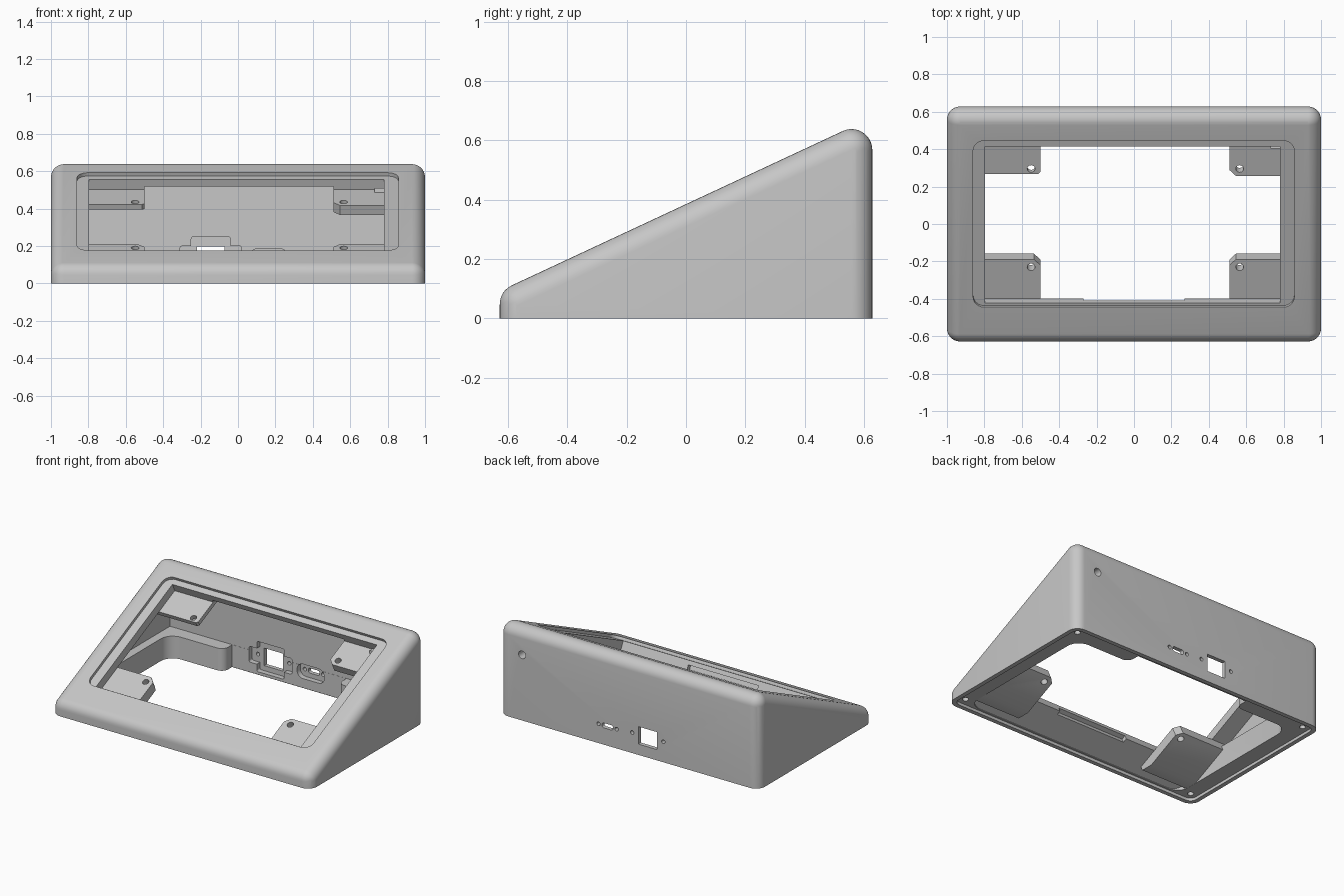
import bpy, bmesh, math
from mathutils import Matrix, Vector

if "Cube" in bpy.data.objects:
    bpy.data.objects.remove(bpy.data.objects["Cube"])

TILT = math.radians(25)
# Frame lying on the sloped face: local x across, y up the slope, z outward
SLOPE = Matrix.Translation((0, 0, 0.385)) @ Matrix.Rotation(TILT, 4, 'X')
# Frame for shapes drawn on the back wall: local x across, y up, z towards the front
BACK = Matrix.Rotation(math.radians(90), 4, 'X')
# Frame for side profiles: local x is depth, y is height, z is across
SIDE = Matrix(((0, 0, 1, 0), (1, 0, 0, 0), (0, 1, 0, 0), (0, 0, 0, 1)))
FLAT = Matrix.Identity(4)

grey = bpy.data.materials.new("light grey plastic")
grey.diffuse_color = (0.57, 0.57, 0.57, 1)
grey.use_nodes = True
grey.node_tree.nodes["Principled BSDF"].inputs["Base Color"].default_value = grey.diffuse_color


def add(name, bm):
    bmesh.ops.recalc_face_normals(bm, faces=bm.faces)
    me = bpy.data.meshes.new(name)
    bm.to_mesh(me)
    bm.free()
    me.materials.append(grey)
    ob = bpy.data.objects.new(name, me)
    bpy.context.collection.objects.link(ob)
    return ob


def prism(name, pts, z0, z1, frame=FLAT):
    """Extrude a 2D outline from z0 to z1 in a frame."""
    bm = bmesh.new()
    lo = [bm.verts.new(frame @ Vector((x, y, z0))) for x, y in pts]
    hi = [bm.verts.new(frame @ Vector((x, y, z1))) for x, y in pts]
    bm.faces.new(lo)
    bm.faces.new(hi)
    n = len(pts)
    for i in range(n):
        j = (i + 1) % n
        bm.faces.new((lo[i], lo[j], hi[j], hi[i]))
    return add(name, bm)


def rect(x0, x1, y0, y1, r=0.0, n=6):
    """Rectangle outline with optional rounded corners."""
    if r == 0:
        return [(x0, y0), (x1, y0), (x1, y1), (x0, y1)]
    pts = []
    for k, (cx, cy) in enumerate([(x1 - r, y1 - r), (x0 + r, y1 - r),
                                  (x0 + r, y0 + r), (x1 - r, y0 + r)]):
        for i in range(n + 1):
            a = math.pi / 2 * (k + i / n)
            pts.append((cx + r * math.cos(a), cy + r * math.sin(a)))
    return pts


def circle(x, y, r, n=20):
    return [(x + r * math.cos(2 * math.pi * i / n),
             y + r * math.sin(2 * math.pi * i / n)) for i in range(n)]


def combine(ob, *others, op='DIFFERENCE'):
    """Apply booleans one after another and drop the helpers."""
    bpy.context.view_layer.objects.active = ob
    for c in others:
        c.hide_render = True
        m = ob.modifiers.new("bool", 'BOOLEAN')
        m.operation, m.solver, m.object = op, 'EXACT', c
        bpy.ops.object.modifier_apply(modifier=m.name)
        bpy.data.objects.remove(c)


# Outer wedge: hull around four corner balls and four bottom corner discs
R, HALF = 0.07, 0.628
bm = bmesh.new()
for sx in (-1, 1):
    for y in (R - HALF, HALF - R):
        top = 0.385 + y * math.tan(TILT) - R / math.cos(TILT)
        place = Matrix.Translation((sx * (1 - R), y, top)) @ Matrix.Rotation(TILT, 4, 'X')
        ball = bmesh.ops.create_uvsphere(bm, u_segments=32, v_segments=16, radius=R, matrix=place)
        low = [v for v in ball["verts"] if v.co.z < 0.001]
        bmesh.ops.delete(bm, geom=low, context='VERTS')
        for x, yy in circle(sx * (1 - R), y, R, 32):
            bm.verts.new((x, yy, 0))
bmesh.ops.delete(bm, geom=bm.edges[:], context='EDGES_FACES')
pts = [v.co.copy() for v in bm.verts]
bm.free()
bm = bmesh.new()
for p in pts:
    bm.verts.new(p)
bmesh.ops.convex_hull(bm, input=bm.verts[:])
bmesh.ops.delete(bm, geom=[v for v in bm.verts if not v.link_faces], context='VERTS')
bmesh.ops.dissolve_limit(bm, angle_limit=math.radians(0.5), verts=bm.verts[:], edges=bm.edges[:])
case = add("case_shell", bm)

# Main cavity under the sloped panel, above the bottom ledge
PANEL, LEDGE = 0.08, 0.175
drop = PANEL / math.cos(TILT)


def ceiling(y):
    return 0.385 + y * math.tan(TILT) - drop


y_low = (LEDGE - 0.385 + drop) / math.tan(TILT)
combine(case, prism("cavity", [(y_low, LEDGE), (0.565, LEDGE), (0.565, ceiling(0.565))],
                    -0.92, 0.92, SIDE))
# Lower opening leaves a ledge along the sides and round-ended back corners
lower = prism("lower_opening", rect(-0.86, 0.86, -0.585, 0.47, 0.09), -0.1, LEDGE + 0.01)
under = prism("under_panel", [(-0.9, -0.2), (0.7, -0.2), (0.7, ceiling(0.7)), (-0.9, ceiling(-0.9))],
              -1.2, 1.2, SIDE)
combine(lower, under, op='INTERSECT')
E, F = 0.44, 0.05
half = [(E, 0.564)] + [(E + F - F * math.cos(a), 0.47 + F - F * math.sin(a))
                       for a in (math.pi / 12 * i for i in range(7))] + [(E + F, 0.3)]
middle = prism("middle_opening", half + [(-x, y) for x, y in reversed(half)], -0.1, LEDGE + 0.011)
combine(case, lower, middle)
# Recess for the bottom lid
combine(case, prism("lid_recess", rect(-0.97, 0.97, -0.598, 0.598, 0.045), -0.1, 0.02))

# Window with a shallow rounded rebate, and thinner panel edges in the middle
combine(case,
        prism("rebate", rect(-0.86, 0.857, -0.491, 0.491, 0.06), -0.02, 0.2, SLOPE),
        prism("window", rect(-0.796, 0.78, -0.476, 0.449), -0.13, 0.1, SLOPE),
        prism("lower_notch", rect(-0.27, 0.27, -0.506, -0.4), -0.12, -0.05, SLOPE),
        prism("upper_notch", rect(-0.5, 0.51, 0.4, 0.5), -0.12, -0.063, SLOPE))

# Lid screw holes in the ledge corners
for sx in (-1, 1):
    for y in (-0.545, 0.545):
        depth = 0.045 if y < 0 else 0.12
        combine(case, prism("lid_hole", circle(sx * 0.92, y, 0.02), -0.05, depth))

# Back wall: square port and slot, each with an inner recess and two screw holes
SQ, SL, PZ, SZ = -0.145, 0.165, 0.143, 0.134
combine(case,
        prism("square_recess", rect(SQ - 0.105, SQ + 0.105, 0.04, 0.25, 0.012), -0.6, -0.5, BACK),
        prism("square_flange", rect(SQ - 0.165, SQ + 0.165, 0.09, 0.2, 0.012), -0.599, -0.5, BACK),
        prism("slot_recess", rect(SL - 0.105, SL + 0.105, 0.085, 0.185, 0.045), -0.6, -0.5, BACK),
        prism("square_port", rect(SQ - 0.073, SQ + 0.073, 0.075, 0.197), -0.8, -0.5, BACK),
        prism("slot_port", rect(SL - 0.042, SL + 0.042, SZ - 0.017, SZ + 0.017, 0.012), -0.8, -0.5, BACK),
        *[prism("port_screw", circle(x, z, 0.013), -0.8, -0.5, BACK)
          for x, z in ((SQ - 0.12, PZ), (SQ + 0.12, PZ), (SL - 0.07, SZ), (SL + 0.07, SZ))])

# Socket block behind the round hole in the back wall
socket = prism("socket_block", rect(0.73, 0.93, 0.41, 0.51), -0.6, -0.405, BACK)
for ob in (case, socket):
    combine(ob, prism("round_hole", circle(0.824, 0.457, 0.027), -0.8, -0.5, BACK))

# Screen mounts: chamfered blocks parallel to the slope, drilled for screws
C = 0.035
for side, sx in (("left", -1), ("right", 1)):
    hole_x = -0.55 if sx < 0 else 0.565
    xi = 0.5 if sx < 0 else 0.51
    u, t = (0.258, 0.03) if sx < 0 else (0.247, 0.055)
    ch = 0.012 if sx < 0 else C
    upper = [(xi + ch, u), (0.94, u), (0.94, 0.59), (xi, 0.59), (xi, u + ch)]
    low = [(xi, -0.62), (0.94, -0.62), (0.94, -0.245), (xi + C, -0.245), (xi, -0.245 - C)]
    for name, pts, thick, hu in (("upper", upper, t, 0.289), ("lower", low, 0.07, -0.291)):
        mount = prism(f"{name}_{side}_mount", [(sx * x, y) for x, y in pts],
                      -PANEL - thick, -PANEL + 0.001, SLOPE)
        combine(mount, prism("mount_hole", circle(hole_x, hu, 0.021), -0.3, 0, SLOPE))
        # Flat foot level with the lid recess
        if name == "lower":
            combine(mount, prism("foot_cut", rect(-1.2, 1.2, -1, 1), -1, 0.021))

# Smooth the rounded edges, keep the corners crisp
for ob in bpy.context.scene.objects:
    bpy.ops.object.select_all(action='DESELECT')
    ob.select_set(True)
    bpy.context.view_layer.objects.active = ob
    bpy.ops.object.shade_smooth_by_angle(angle=math.radians(30))
